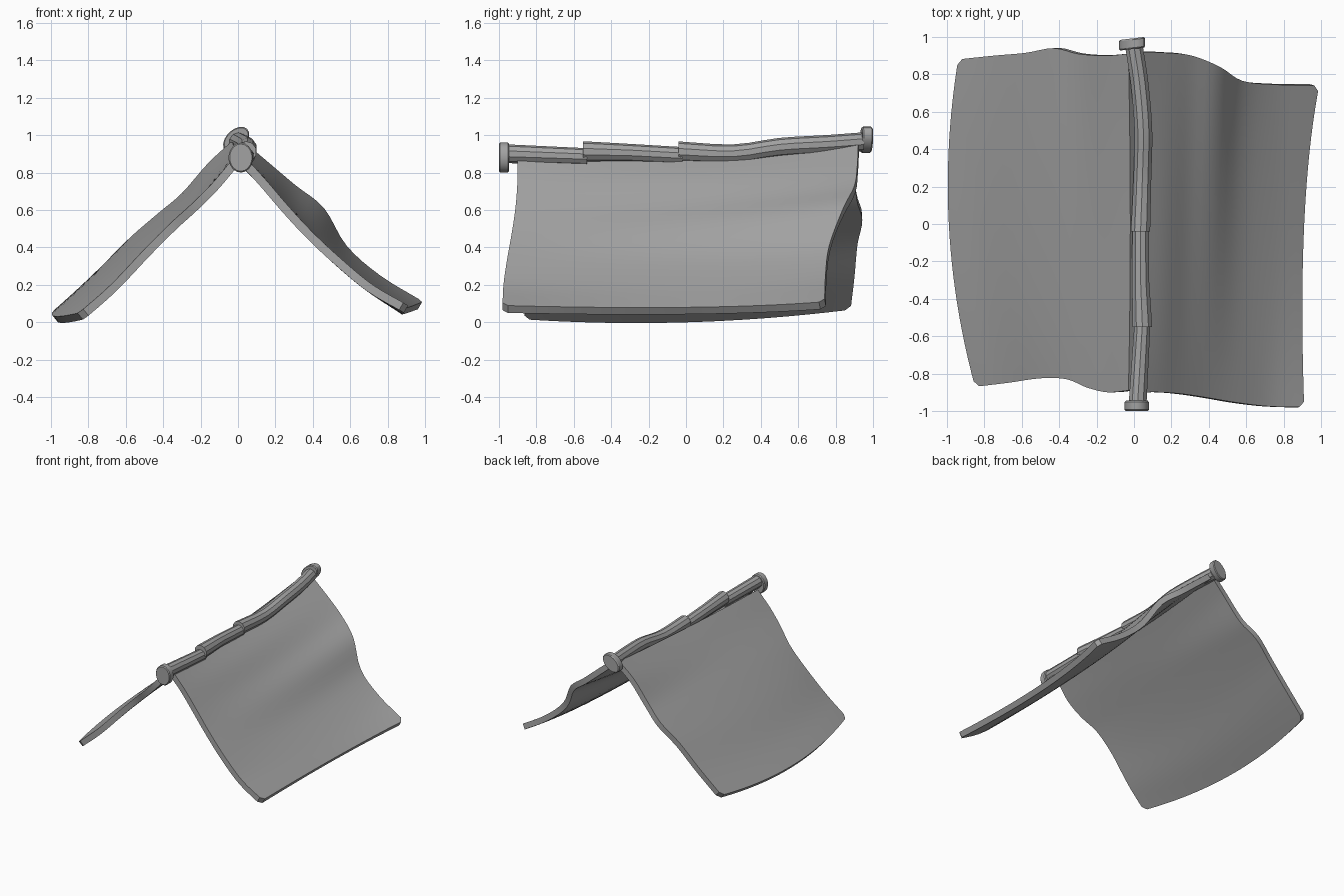
import bpy
import bmesh
from math import cos, sin, pi, radians
from mathutils import Vector

cube = bpy.data.objects.get("Cube")
if cube:
    bpy.data.objects.remove(cube, do_unlink=True)

grey = bpy.data.materials.new("plain grey")
grey.use_nodes = True
colour = (0.36, 0.36, 0.36, 1)
grey.diffuse_color = colour
for node in grey.node_tree.nodes:
    if node.type == 'BSDF_PRINCIPLED':
        node.inputs["Base Color"].default_value = colour


def make_object(name, bm, thickness=0.0, angle=30):
    """Turn a bmesh into a grey, smooth object, optionally thickened inwards."""
    mesh = bpy.data.meshes.new(name)
    bm.to_mesh(mesh)
    bm.free()
    mesh.materials.append(grey)
    obj = bpy.data.objects.new(name, mesh)
    bpy.context.collection.objects.link(obj)
    bpy.ops.object.select_all(action='DESELECT')
    obj.select_set(True)
    bpy.context.view_layer.objects.active = obj
    if thickness:
        shell = obj.modifiers.new("thickness", 'SOLIDIFY')
        shell.thickness = thickness
        shell.offset = -1
        bpy.ops.object.modifier_apply(modifier=shell.name)
    bpy.ops.object.shade_smooth_by_angle(angle=radians(angle))
    return obj


def smooth_path(points, steps):
    """Catmull-Rom samples through the given points."""
    pts = [Vector(p) for p in points]
    pts = [2 * pts[0] - pts[1]] + pts + [2 * pts[-1] - pts[-2]]
    samples = []
    for a, b, c, d in zip(pts, pts[1:], pts[2:], pts[3:]):
        for i in range(steps):
            t = i / steps
            samples.append(b + (c - a) * t / 2
                           + (2 * a - 5 * b + 4 * c - d) * t * t / 2
                           + (3 * b - a - 3 * c + d) * t ** 3 / 2)
    samples.append(pts[-2])
    return samples


def wavy_sheet(name, front, middle, back, steps=4, rows=24):
    """Loft a sheet through three ridge-to-eave profiles."""
    profiles = [smooth_path(p, steps) for p in (front, middle, back)]
    bm = bmesh.new()
    grid = []
    for j in range(rows + 1):
        t = j / rows * 2 - 1
        weights = (t * (t - 1) / 2, 1 - t * t, t * (t + 1) / 2)
        grid.append([bm.verts.new(sum((w * p for w, p in zip(weights, column)), Vector()))
                     for column in zip(*profiles)])
    for low, high in zip(grid, grid[1:]):
        for i in range(len(low) - 1):
            bm.faces.new((low[i], low[i + 1], high[i + 1], high[i]))
    bm.normal_update()
    if sum(f.normal.z for f in bm.faces) < 0:
        bmesh.ops.reverse_faces(bm, faces=bm.faces[:])
    # Clip the eave corners
    bmesh.ops.bevel(bm, geom=[grid[0][-1], grid[-1][-1]], offset=0.03,
                    segments=1, affect='VERTICES')
    return make_object(name, bm, thickness=0.045)


def tube(name, stations, sides=10, flatten=1.0, tilt=0.0, lean=0.0):
    """Closed tube along y; each station is x, y, z, radius."""
    bm = bmesh.new()
    rings = []
    for x, y, z, r in stations:
        ring = []
        for k in range(sides):
            a = 2 * pi * (k + 0.5) / sides
            u, v = r * flatten * cos(a), r * sin(a)
            dx, dz = u * cos(tilt) + v * sin(tilt), v * cos(tilt) - u * sin(tilt)
            ring.append(bm.verts.new((x + dx, y + dx * lean, z + dz)))
        rings.append(ring)
    for low, high in zip(rings, rings[1:]):
        for k in range(sides):
            n = (k + 1) % sides
            bm.faces.new((low[k], low[n], high[n], high[k]))
    bm.faces.new(rings[0])
    bm.faces.new(rings[-1])
    bmesh.ops.recalc_face_normals(bm, faces=bm.faces[:])
    return make_object(name, bm)


def end_cap(name, x, z, y0, y1, radius, **shape):
    """Short disc with a small chamfer on both rims."""
    c = 0.007
    rims = ((y0, radius - c), (y0 + c, radius), (y1 - c, radius), (y1, radius - c))
    return tube(name, [(x, y, z, r) for y, r in rims], sides=18, **shape)


# Two sagging sheets
wavy_sheet(
    "left_sheet",
    [(-.03, -.89, .87), (-.14, -.9, .74), (-.25, -.875, .63), (-.36, -.83, .53),
     (-.5, -.825, .39), (-.68, -.85, .2), (-.85, -.87, .05)],
    [(-.02, 0, .9), (-.16, 0, .77), (-.28, 0, .66), (-.42, 0, .54),
     (-.6, 0, .38), (-.8, 0, .19), (-.99, 0, .035)],
    [(-.03, .91, .97), (-.16, .9, .85), (-.3, .91, .69), (-.43, .94, .58),
     (-.58, .915, .45), (-.75, .9, .28), (-.94, .88, .1)])
wavy_sheet(
    "right_sheet".replace("right", "opposite"),
    [(.04, -.9, .88), (.15, -.9, .76), (.27, -.91, .62), (.4, -.93, .48),
     (.55, -.955, .34), (.72, -.975, .2), (.91, -.98, .09)],
    [(.04, 0, .88), (.17, 0, .77), (.29, 0, .64), (.42, 0, .52),
     (.56, 0, .35), (.74, 0, .2), (.91, 0, .08)],
    [(.05, .92, .95), (.18, .915, .84), (.31, .9, .73), (.46, .84, .61),
     (.58, .765, .41), (.76, .745, .25), (.99, .74, .11)])

# Three overlapping ridge pieces
tube("ridge_back", smooth_path([(0, .95, .965, .05), (.03, .75, .95, .05), (.05, .5, .935, .05),
                                (.045, .25, .9, .05), (.035, -.04, .912, .054)], 3))
tube("ridge_middle", [(.035, -.02, .89, .046), (.035, -.3, .905, .048), (.045, -.55, .912, .055)])
tube("ridge_front", [(.045, -.53, .885, .045), (.02, -.95, .9, .05)])

# Oval caps on the ridge ends
end_cap("front_cap", .015, .88, -1, -.945, .08, flatten=.82)
end_cap("back_cap", -.01, .975, .935, .992, .083, flatten=.65, tilt=pi / 4, lean=.12)
